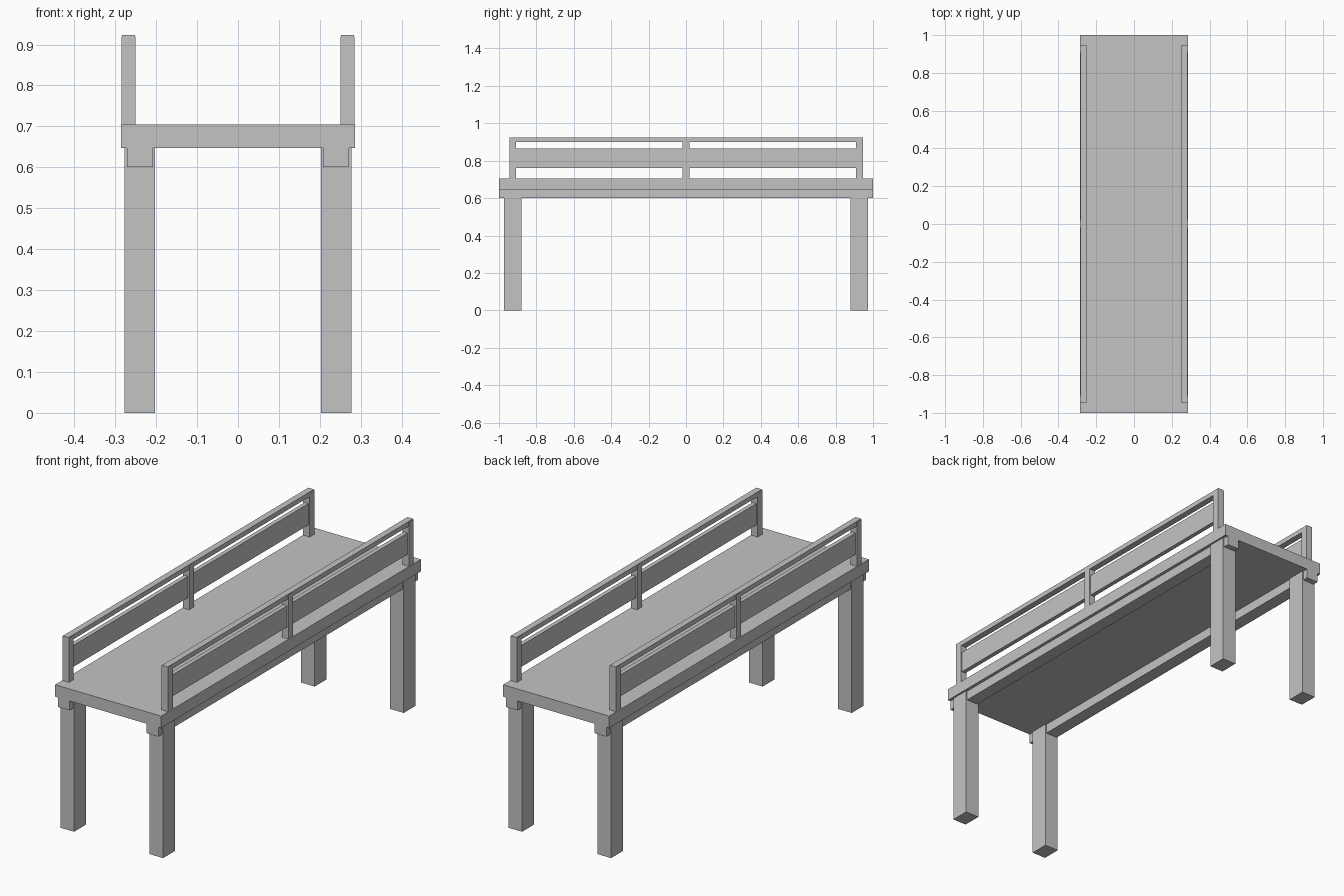
import bpy

cube = bpy.data.objects.get("Cube")
if cube:
    bpy.data.objects.remove(cube, do_unlink=True)

# One plain grey for the whole structure
grey = bpy.data.materials.new("plain_grey")
grey.use_nodes = True
grey.diffuse_color = (0.55, 0.55, 0.55, 1)
bsdf = next(n for n in grey.node_tree.nodes if n.type == 'BSDF_PRINCIPLED')
bsdf.inputs["Base Color"].default_value = grey.diffuse_color


def box(name, xs, ys, zs):
    """Box spanning the given (low, high) range on each axis."""
    spans = [sorted(s) for s in (xs, ys, zs)]
    bpy.ops.mesh.primitive_cube_add(size=1)
    ob = bpy.context.object
    ob.name = name
    for v in ob.data.vertices:
        v.co = [lo + (c + 0.5) * (hi - lo) for c, (lo, hi) in zip(v.co, spans)]
    ob.data.materials.append(grey)
    return ob


DECK_LOW, DECK_TOP, RAIL_TOP = 0.647, 0.705, 0.923

# Deck slab
box("deck", (-0.286, 0.286), (-1, 1), (DECK_LOW, DECK_TOP))

for side, s in (("left", 1), ("right", -1)):
    # Lengthwise beam under the deck
    box(f"{side}_beam", (s * 0.208, s * 0.271), (-1, 1), (0.601, DECK_LOW))

    # Legs wrap the beam and meet the deck
    for end, e in (("front", -1), ("back", 1)):
        box(f"{end}_{side}_leg", (s * 0.203, s * 0.277),
            (e * 0.88, e * 0.972), (0, DECK_LOW))

    # Railing posts
    for place, y in (("front", -0.927), ("middle", 0), ("back", 0.927)):
        box(f"{side}_{place}_post", (s * 0.25, s * 0.285),
            (y - 0.018, y + 0.018), (DECK_TOP, RAIL_TOP - 0.003))

    # Top rail, slightly narrower than the posts
    box(f"{side}_top_rail", (s * 0.252, s * 0.283), (-0.945, 0.945), (0.9, RAIL_TOP))

    # Infill boards between the posts
    for place, e in (("front", -1), ("back", 1)):
        box(f"{side}_{place}_board", (s * 0.257, s * 0.278),
            (e * 0.018, e * 0.909), (0.762, 0.866))
